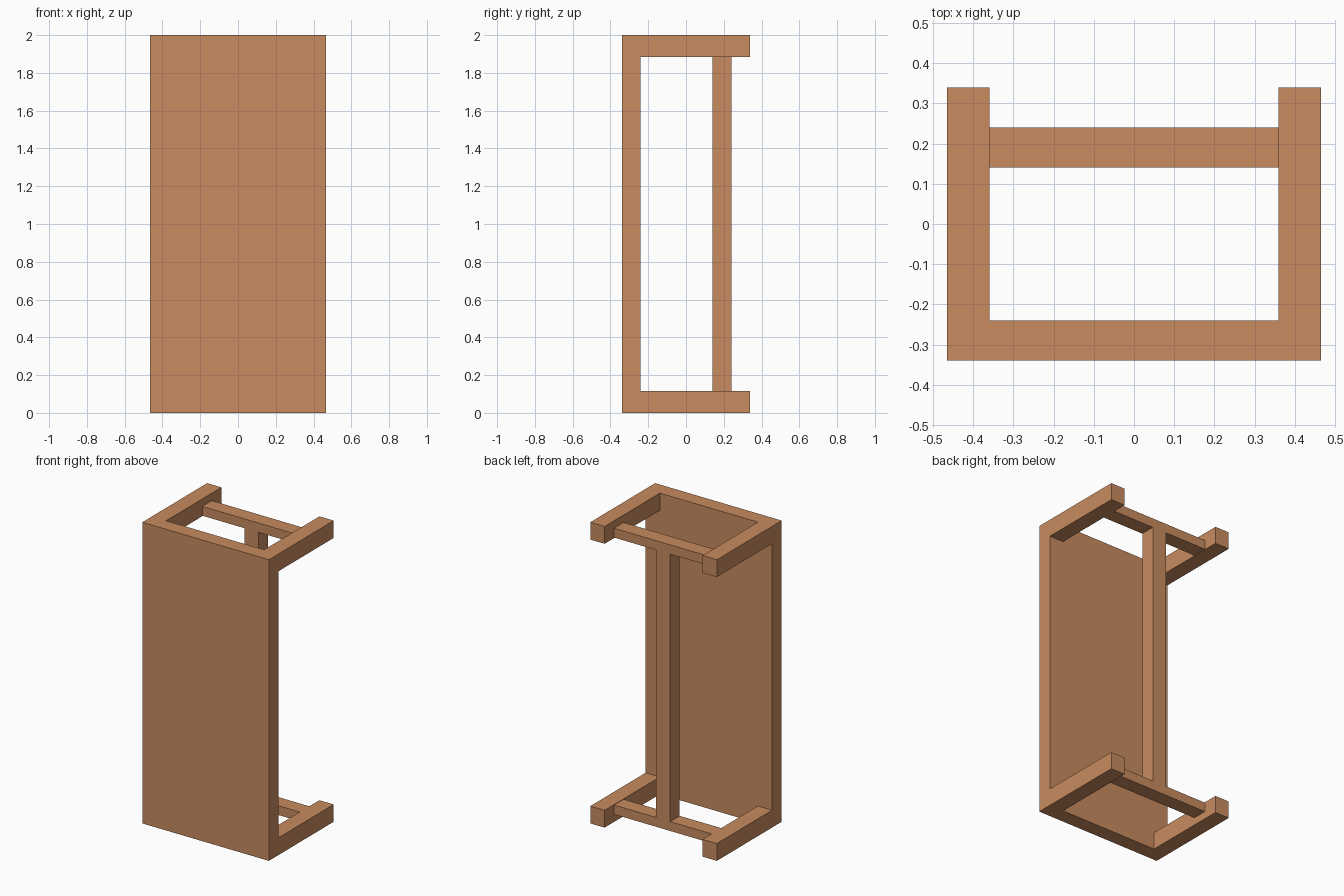
import bpy

if "Cube" in bpy.data.objects:
    bpy.data.objects.remove(bpy.data.objects["Cube"])

wood = bpy.data.materials.new("wood")
wood.diffuse_color = (0.58, 0.26, 0.115, 1.0)
wood.use_nodes = True
wood.node_tree.nodes["Principled BSDF"].inputs["Base Color"].default_value = wood.diffuse_color


def box(name, x, y, z):
    """Box spanning the given (low, high) range on each axis."""
    bpy.ops.mesh.primitive_cube_add(size=1)
    ob = bpy.context.object
    ob.name = name
    for v in ob.data.vertices:
        v.co = [lo + (c + 0.5) * (hi - lo) for c, (lo, hi) in zip(v.co, (x, y, z))]
    ob.data.materials.append(wood)
    return ob


HALF_W, LENGTH = 0.465, 2.0   # table lies on its long edge, top facing front
LEG_IN = 0.36                 # inner face of the legs
LEG_H = 0.115
FRONT, TOP_BACK, LEG_END = -0.34, -0.24, 0.34
RAIL_Y = (0.14, 0.24)
RAIL_LOW, RAIL_HIGH = 0.05, 0.112

# Table top
box("table_top", (-HALF_W, HALF_W), (FRONT, TOP_BACK), (0, LENGTH))

# Legs and the cross rail at each end
for end, flip in (("lower", False), ("upper", True)):
    def span(a, b):
        return (LENGTH - b, LENGTH - a) if flip else (a, b)

    for side, x in (("left", (-HALF_W, -LEG_IN)), ("right", (LEG_IN, HALF_W))):
        box(f"{end}_{side}_leg", x, (TOP_BACK, LEG_END), span(0, LEG_H))
    box(f"{end}_cross_rail", (-LEG_IN, LEG_IN), RAIL_Y, span(RAIL_LOW, RAIL_HIGH))

# Long stretcher joining the cross rails
box("long_stretcher", (-0.052, 0.052), RAIL_Y, (RAIL_HIGH, LENGTH - RAIL_HIGH))
